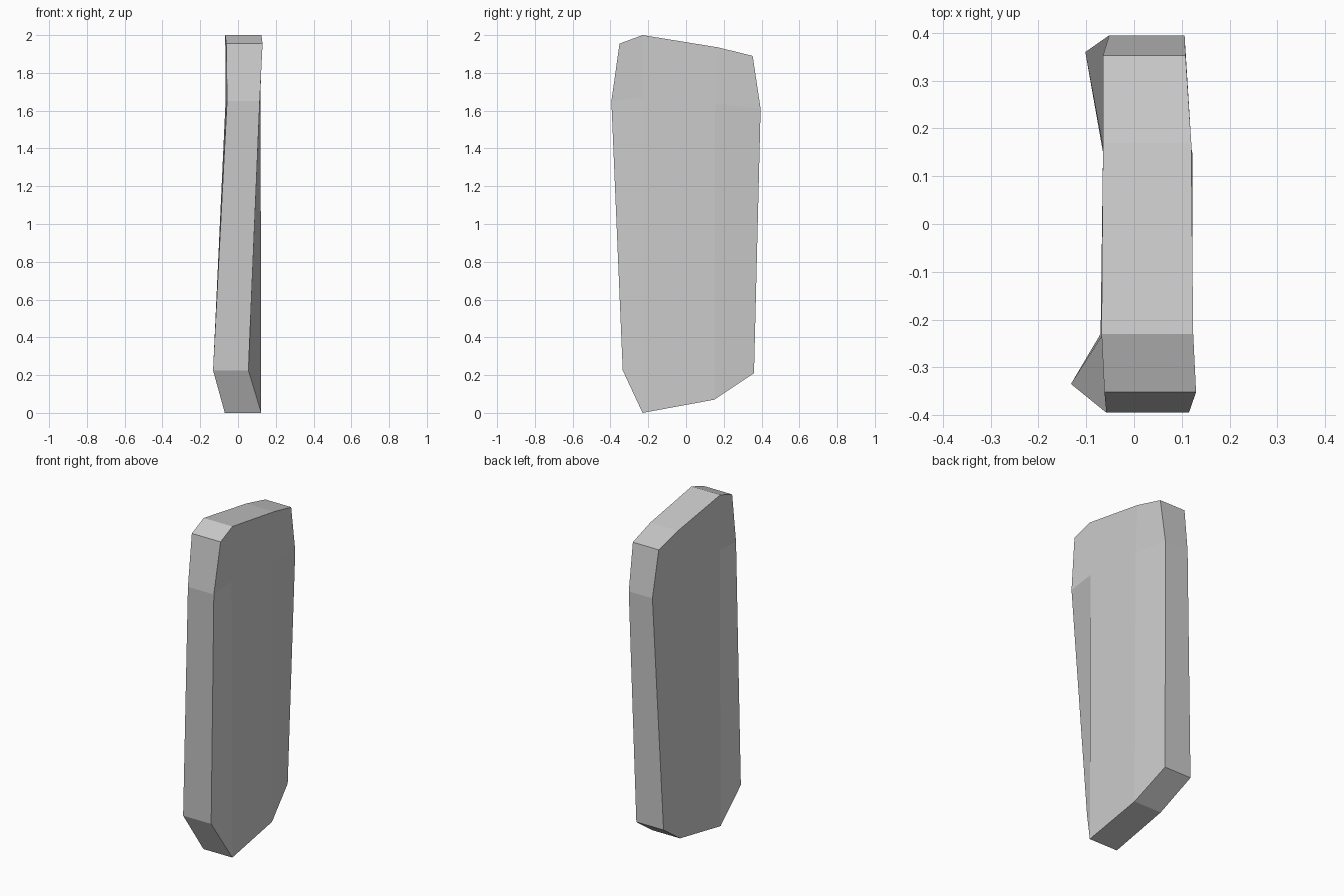
import bpy, bmesh

if "Cube" in bpy.data.objects:
    bpy.data.objects.remove(bpy.data.objects["Cube"])

# Slab outline seen from the right: (y, z, left x, right x)
outline = [
    (-0.23, 2.00, -0.068, 0.124),   # 0 top ridge, front
    (0.17, 1.935, -0.065, 0.12),    # 1 top ridge, back
    (0.353, 1.89, -0.065, 0.108),   # 2 upper back corner
    (0.395, 1.61, -0.052, 0.106),   # 3 back shoulder
    (0.36, 0.21, -0.102, 0.08),     # 4 lower back corner
    (0.15, 0.07, -0.065, 0.122),    # 5 bottom, back
    (-0.23, 0.00, -0.07, 0.123),    # 6 bottom tip
    (-0.335, 0.225, -0.132, 0.055), # 7 lower front corner
    (-0.395, 1.65, -0.058, 0.115),  # 8 front shoulder
    (-0.352, 1.955, -0.062, 0.13),  # 9 upper front corner
]
# Points inside the broad faces
inner = [(-0.23, 1.67, -0.065, 0.119), (0.155, 1.64, -0.064, 0.119)]

# Panels of each broad face
panels = [(0, 10, 11, 1), (1, 11, 3, 2), (4, 3, 11, 5),
          (5, 11, 10, 6), (7, 6, 10, 8), (8, 10, 0, 9)]

bm = bmesh.new()
pts = outline + inner
left = [bm.verts.new((xl, y, z)) for y, z, xl, xr in pts]
right = [bm.verts.new((xr, y, z)) for y, z, xl, xr in pts]
for side in (left, right):
    for p in panels:
        bm.faces.new([side[i] for i in p])

# Rim joining the two broad faces
n = len(outline)
for i in range(n):
    j = (i + 1) % n
    bm.faces.new((left[i], left[j], right[j], right[i]))
bmesh.ops.recalc_face_normals(bm, faces=bm.faces)

mesh = bpy.data.meshes.new("stone_slab")
bm.to_mesh(mesh)
bm.free()
slab = bpy.data.objects.new("stone_slab", mesh)
bpy.context.collection.objects.link(slab)
